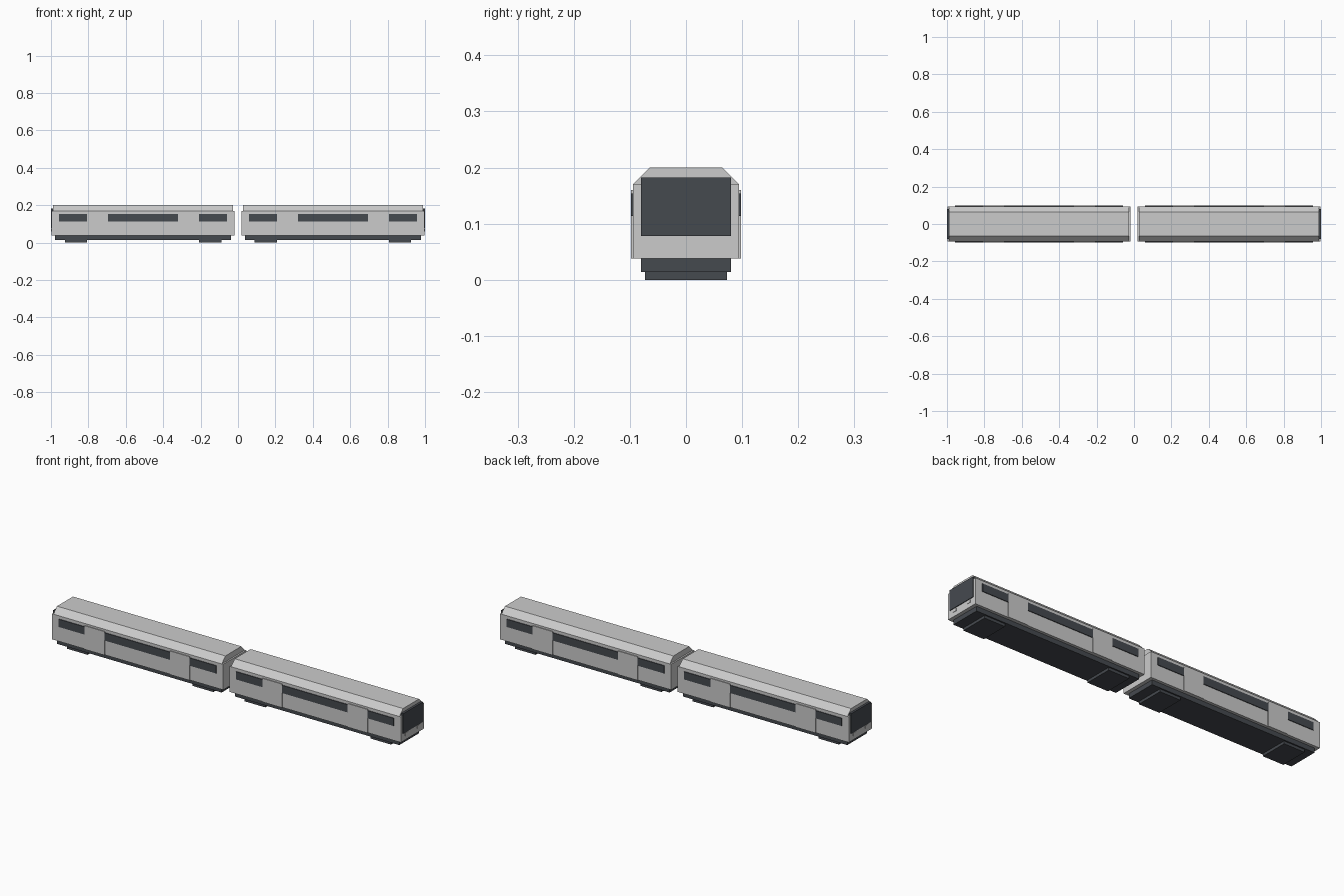
import bpy

cube = bpy.data.objects.get("Cube")
if cube:
    bpy.data.objects.remove(cube)


def material(name, rgb):
    m = bpy.data.materials.new(name)
    m.use_nodes = True
    m.diffuse_color = (*rgb, 1)
    m.node_tree.nodes["Principled BSDF"].inputs["Base Color"].default_value = (*rgb, 1)
    return m


GREY = material("light grey", (0.6, 0.6, 0.6))
DARK = material("dark grey", (0.06, 0.067, 0.078))


def prism(name, profile, x0, x1, mat):
    """Extrude a y-z profile along x, closed at both ends."""
    n = len(profile)
    x0, x1 = min(x0, x1), max(x0, x1)
    verts = [(x, y, z) for x in (x0, x1) for y, z in profile]
    faces = [tuple(reversed(range(n))), tuple(range(n, 2 * n))]
    faces += [(i, (i + 1) % n, (i + 1) % n + n, i + n) for i in range(n)]
    mesh = bpy.data.meshes.new(name)
    mesh.from_pydata(verts, [], faces)
    mesh.materials.append(mat)
    obj = bpy.data.objects.new(name, mesh)
    bpy.context.collection.objects.link(obj)
    return obj


def box(name, x, y, z, mat):
    y0, y1 = min(y), max(y)
    z0, z1 = z
    return prism(name, [(y0, z0), (y1, z0), (y1, z1), (y0, z1)], x[0], x[1], mat)


BODY_W = 0.0945
OUTER_W = 0.0982

for car, end in (("left", 1), ("right", -1)):
    cx = end * 0.5075

    def span(a, b):
        """Car-local range along x, positive towards the cab end."""
        return cx + end * a, cx + end * b

    # Body shell and chamfered roof
    box(f"{car}_car_body", span(-0.489, 0.489), (-BODY_W, BODY_W), (0.038, 0.17), GREY)
    prism(f"{car}_car_roof",
          [(-BODY_W, 0.17), (BODY_W, 0.17), (0.065, 0.2), (-0.065, 0.2)],
          *span(-0.481, 0.481), GREY)

    # Underframe and bogies
    box(f"{car}_car_underframe", span(-0.47, 0.47), (-0.08, 0.08), (0.014, 0.038), DARK)
    for pos, s in (("outer", 1), ("inner", -1)):
        box(f"{car}_car_{pos}_bogie", span(s * 0.3, s * 0.418), (-0.073, 0.073),
            (0, 0.014), DARK)

    # Side windows and raised doors
    for side, s in (("back", 1), ("front", -1)):
        y = (s * BODY_W, s * OUTER_W)
        box(f"{car}_car_{side}_long_window", span(-0.187, 0.187), y, (0.114, 0.154), DARK)
        for pos, t in (("outer", 1), ("inner", -1)):
            box(f"{car}_car_{side}_{pos}_window", span(t * 0.3, t * 0.45), y,
                (0.114, 0.154), DARK)
            box(f"{car}_car_{side}_{pos}_door", span(t * 0.187, t * 0.3), y,
                (0.038, 0.16), GREY)

        # Headlights
        box(f"{car}_car_{side}_headlight", span(0.489, 0.491), (s * 0.038, s * 0.06),
            (0.06, 0.075), GREY)

    # Cab windscreen
    box(f"{car}_car_windscreen", span(0.48, 0.4925), (-0.08, 0.08), (0.078, 0.182), DARK)
